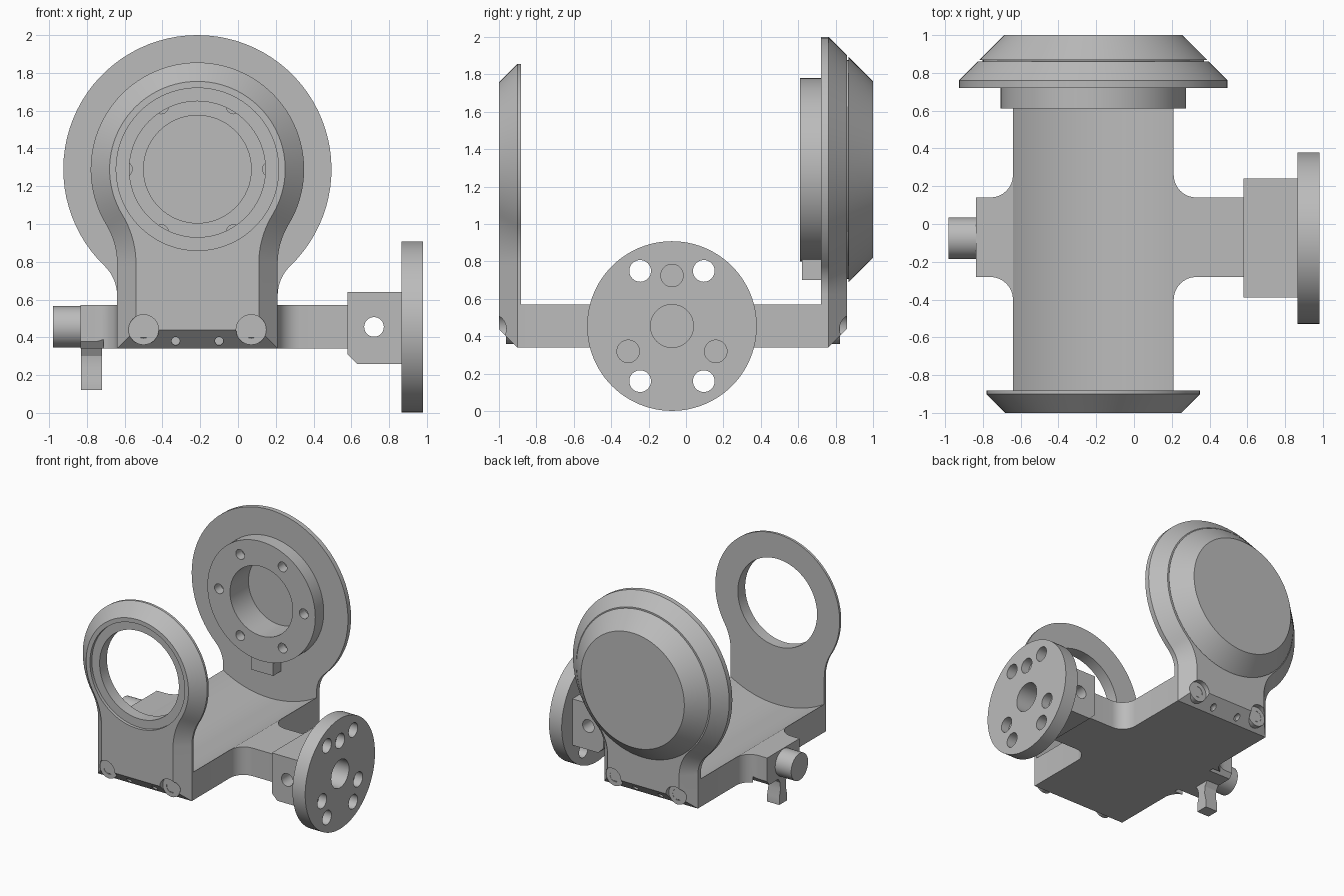
import bpy, bmesh
from math import pi, cos, sin, asin, atan2, sqrt, radians

if "Cube" in bpy.data.objects:
    bpy.data.objects.remove(bpy.data.objects["Cube"], do_unlink=True)

grey = bpy.data.materials.new("machined grey")
grey.use_nodes = True
grey.diffuse_color = (0.5, 0.5, 0.5, 1)
grey.node_tree.nodes["Principled BSDF"].inputs["Base Color"].default_value = (0.5, 0.5, 0.5, 1)

CX, CZ, HALF = -0.215, 1.29, 0.425      # ring axis and half width of the base
PY, PZ = -0.075, 0.455                  # side pivot axis
FLOOR, BOTTOM = 0.57, 0.34


def loft(name, loops):
    """Skin equal-length loops and cap both ends."""
    bm = bmesh.new()
    rings = [[bm.verts.new(p) for p in loop] for loop in loops]
    n = len(rings[0])
    for a, b in zip(rings, rings[1:]):
        for i in range(n):
            j = (i + 1) % n
            bm.faces.new((a[i], a[j], b[j], b[i]))
    bm.faces.new(rings[0])
    bm.faces.new(rings[-1][::-1])
    bmesh.ops.recalc_face_normals(bm, faces=bm.faces)
    mesh = bpy.data.meshes.new(name)
    bm.to_mesh(mesh)
    bm.free()
    mesh.materials.append(grey)
    obj = bpy.data.objects.new(name, mesh)
    bpy.context.collection.objects.link(obj)
    return obj


def place(axis, t, u, v):
    return {"x": (t, u, v), "y": (u, t, v), "z": (u, v, t)}[axis]


def prism(name, axis, pts, a, b):
    return loft(name, [[place(axis, t, u, v) for u, v in pts] for t in (a, b)])


def turned(name, axis, centre, steps, n=64):
    """Round part: steps are (position along axis, radius)."""
    u, v = centre
    return loft(name, [[place(axis, t, u + r * cos(2 * pi * i / n), v + r * sin(2 * pi * i / n))
                        for i in range(n)] for t, r in steps])


def hole(axis, centre, a, b, r, n=32):
    return turned("cutter", axis, centre, [(a, r), (b, r)], n)


def cut(obj, cutters):
    bpy.context.view_layer.objects.active = obj
    for c in cutters:
        c.hide_render = True
        m = obj.modifiers.new("cut", "BOOLEAN")
        m.operation, m.solver, m.object = "DIFFERENCE", "EXACT", c
        bpy.ops.object.modifier_apply(modifier=m.name)
        bpy.data.objects.remove(c, do_unlink=True)


def rect(u0, u1, v0, v1):
    return [(u0, v0), (u1, v0), (u1, v1), (u0, v1)]


def keyhole(radius, fillet, d):
    """Upright outline: straight neck blending into a disc, inset by d."""
    dz = sqrt((radius + fillet) ** 2 - (HALF + fillet) ** 2)
    turn = atan2(dz, -(HALF + fillet))
    start = -asin(dz / (radius + fillet))
    pts = [(HALF - d, BOTTOM + d)]
    for i in range(13):
        a = pi + (turn - pi) * i / 12
        pts.append((HALF + fillet + (fillet + d) * cos(a), CZ - dz + (fillet + d) * sin(a)))
    for i in range(1, 33):
        a = start + (pi / 2 - start) * i / 32
        pts.append(((radius - d) * cos(a), CZ + (radius - d) * sin(a)))
    pts += [(-x, z) for x, z in pts[-2::-1]]
    return [(CX + x, z) for x, z in pts]


def upright(name, radius, fillet, inner, edge, outer):
    s = 1 if outer > 0 else -1
    obj = loft(name, [[(x, y, z) for x, z in keyhole(radius, fillet, d)]
                      for y, d in ((inner, 0), (edge, 0), (outer, 0.1))])
    # Counterbored screw seats and small vents along the lower bevel
    cutters = [hole("y", (CX + sx * 0.285, 0.44), outer - s * 0.04, outer + s * 0.1, 0.08) for sx in (-1, 1)]
    cutters += [hole("y", (CX + sx * 0.115, 0.38), outer - s * 0.1, outer + s * 0.1, 0.022, 16) for sx in (-1, 1)]
    cut(obj, cutters)
    for sx, side in ((-1, "right"), (1, "left")):
        at = (CX + sx * 0.285, 0.44)
        screw = turned(f"{name}_screw_{side}", "y", at,
                       [(outer - s * 0.11, 0.08), (outer - s * 0.038, 0.08)], 32)
        cut(screw, [hole("y", at, outer - s * 0.09, outer, 0.045)])
    return obj


# Base plate with filleted side arms and a hollowed floor
def arm_corner(x, sx, sy):
    out = []
    for i in range(9):
        a = pi / 2 * i / 8
        out.append((x + sx * 0.12 * (1 - cos(a)), -0.07 + sy * (0.33 - 0.12 * sin(a))))
    return out


L, R = CX - HALF, CX + HALF
plan = [(L, -0.88), (R, -0.88)] + arm_corner(R, 1, -1) + [(0.59, -0.28), (0.59, 0.14)]
plan += arm_corner(R, 1, 1)[::-1] + [(R, 0.72), (L, 0.72)]
plan += arm_corner(L, -1, 1) + [(-0.835, 0.14), (-0.835, -0.28)] + arm_corner(L, -1, -1)[::-1]
base = prism("base", "z", plan, BOTTOM, FLOOR)
scoop = sqrt((CZ - FLOOR) ** 2 + HALF ** 2)
bevels = [prism("cutter", "x", [(-0.07 + s * 0.22, 0.3), (-0.07 + s * 0.22, 0.39), (-0.07 + s * 0.15, 0.3)],
                -0.9, L - 0.001) for s in (-1, 1)]
cut(base, [hole("y", (CX, CZ), -1.1, 1.1, scoop, 160)] + bevels)

# Front ring upright
front = upright("front_ring", 0.565, 0.4, -0.88, -0.9, -1)
cut(front, [hole("y", (CX, CZ), -1.1, -0.8, 0.36, 96), hole("y", (CX, CZ), -1.1, -0.975, 0.43, 96)])

# Rear upright, bearing boss, key and cover
rear = upright("rear_upright", 0.71, 0.22, 0.72, 0.76, 0.86)
cut(rear, [hole("y", (CX, CZ), 0.6, 0.95, 0.285, 64)])
boss = turned("bearing_boss", "y", (CX, CZ), [(0.61, 0.49), (0.72, 0.49)], 96)
cut(boss, [hole("y", (CX, CZ), 0.5, 0.8, 0.285, 64)] +
    [hole("y", (CX + 0.385 * cos(k * pi / 3), CZ + 0.385 * sin(k * pi / 3)), 0.5, 0.69, 0.04, 24)
     for k in range(6)])
prism("boss_key", "y", rect(CX - 0.1, CX + 0.1, 0.7, 0.83), 0.62, 0.72)
turned("rear_cover", "y", (CX, CZ), [(0.85, 0.585), (0.868, 0.585), (0.868, 0.602), (1.0, 0.47)], 96)

# Pivot block with cross hole
block = prism("pivot_block", "y", [(0.63, 0.26), (0.865, 0.26), (0.865, 0.64), (0.58, 0.64), (0.58, 0.31)],
              -0.39, 0.24)
cut(block, [hole("y", (0.72, PZ), -0.5, 0.4, 0.052), hole("x", (PY, PZ), 0.8, 1.0, 0.115)])

# Flange with four through holes, three blind holes and a centre bore
flange = turned("flange", "x", (PY, PZ), [(0.865, 0.453), (0.98, 0.453)], 96)
drills = [hole("x", (PY, PZ), 0.8, 1.1, 0.115)]
for a in (60, 120, 240, 300):
    drills.append(hole("x", (PY + 0.34 * cos(radians(a)), PZ + 0.34 * sin(radians(a))), 0.8, 1.1, 0.058))
for a in (90, 210, 330):
    drills.append(hole("x", (PY + 0.27 * cos(radians(a)), PZ + 0.27 * sin(radians(a))), 0.91, 1.1, 0.06))
cut(flange, drills)

# Opposite pivot pin and hanging catch
turned("pivot_pin", "x", (PY, PZ), [(-0.835, 0.11), (-0.98, 0.11)], 48)
half_catch = [(0.05, 0.12), (0.05, 0.18), (0.035, 0.24), (0.04, 0.3), (0.07, 0.35)]
prism("catch", "x", [(PY + y, z) for y, z in half_catch] + [(PY - y, z) for y, z in half_catch[::-1]],
      -0.83, -0.72)

# Smooth round walls, keep machined edges crisp
bpy.ops.object.select_all(action="DESELECT")
for obj in bpy.context.scene.objects:
    if obj.type == "MESH":
        obj.select_set(True)
        bpy.context.view_layer.objects.active = obj
bpy.ops.object.shade_smooth_by_angle(angle=radians(25))
